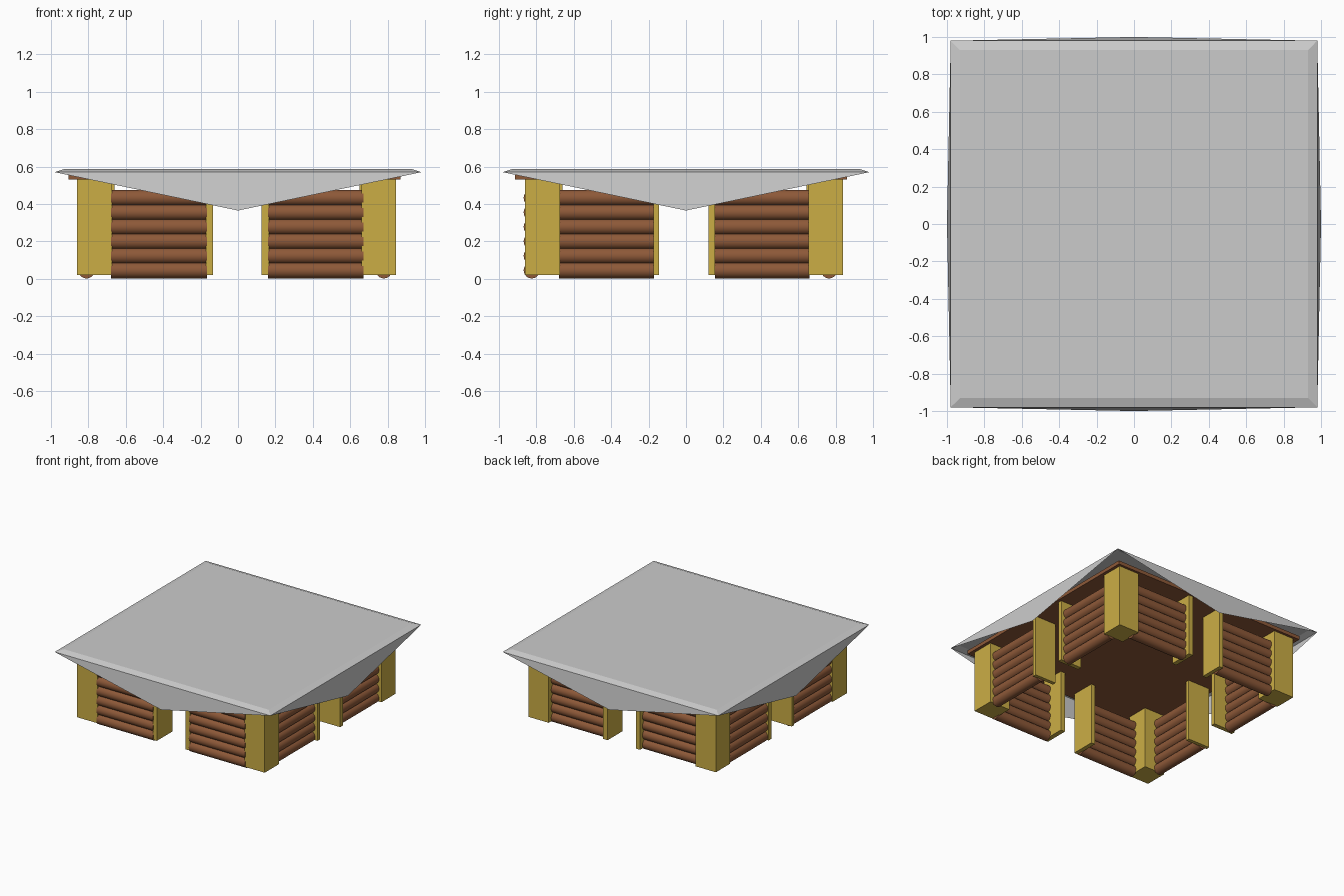
import bpy, bmesh, math

if "Cube" in bpy.data.objects:
    bpy.data.objects.remove(bpy.data.objects["Cube"])


def material(name, rgb):
    m = bpy.data.materials.new(name)
    m.diffuse_color = (*rgb, 1)
    m.use_nodes = True
    m.node_tree.nodes["Principled BSDF"].inputs["Base Color"].default_value = m.diffuse_color
    return m


YELLOW = material("yellow_wood", (0.60, 0.42, 0.06))
BROWN = material("brown_log", (0.27, 0.10, 0.04))


def finish(name, bm, mat=None):
    mesh = bpy.data.meshes.new(name)
    bm.to_mesh(mesh)
    bm.free()
    ob = bpy.data.objects.new(name, mesh)
    bpy.context.collection.objects.link(ob)
    if mat:
        mesh.materials.append(mat)
    return ob


def box(name, x, y, z, mat):
    bm = bmesh.new()
    bmesh.ops.create_cube(bm, size=1)
    for v in bm.verts:
        v.co = [r[0] if c < 0 else r[1] for c, r in zip(v.co, (x, y, z))]
    return finish(name, bm, mat)


def log_wall(name, span, offset, along_x):
    # six stacked logs
    bpy.ops.object.select_all(action='DESELECT')
    logs = []
    mid, length = sum(span) / 2, span[1] - span[0]
    for i in range(6):
        z = 0.045 + 0.0775 * i
        loc = (mid, offset, z) if along_x else (offset, mid, z)
        rot = (0, math.pi / 2, 0) if along_x else (math.pi / 2, 0, 0)
        bpy.ops.mesh.primitive_cylinder_add(vertices=24, radius=0.043, depth=length,
                                            location=loc, rotation=rot)
        logs.append(bpy.context.object)
    for ob in logs:
        ob.select_set(True)
    bpy.ops.object.join()
    wall = bpy.context.object
    wall.name = name
    wall.data.materials.append(BROWN)
    bpy.ops.object.shade_smooth_by_angle(angle=math.radians(40))


# corner posts
PX = {"left": (-0.86, -0.675), "right": (0.66, 0.845)}
PY = {"front": (-0.86, -0.675), "back": (0.655, 0.84)}
POST_Z = (0.02, 0.53)
for sy, y in PY.items():
    for sx, x in PX.items():
        box(f"{sy}_{sx}_corner_post", x, y, POST_Z, YELLOW)

# log walls and the door posts that end them
for side, offset, depth in (("front", -0.825, (-0.86, -0.66)), ("back", 0.765, (0.645, 0.84))):
    log_wall(f"{side}_wall_left", (-0.68, -0.165), offset, True)
    log_wall(f"{side}_wall_right", (0.16, 0.67), offset, True)
    box(f"{side}_door_post_left", (-0.17, -0.135), depth, POST_Z, YELLOW)
    box(f"{side}_door_post_right", (0.125, 0.165), depth, POST_Z, YELLOW)
for side, offset, depth in (("left", -0.81, (-0.86, -0.66)), ("right", 0.78, (0.65, 0.845))):
    log_wall(f"{side}_wall_front", (-0.68, -0.17), offset, False)
    log_wall(f"{side}_wall_back", (0.155, 0.66), offset, False)
    box(f"{side}_door_post_front", depth, (-0.175, -0.145), POST_Z, YELLOW)
    box(f"{side}_door_post_back", depth, (0.12, 0.155), POST_Z, YELLOW)

# ceiling slab
box("ceiling", (-0.905, 0.87), (-0.915, 0.86), (0.53, 0.56), BROWN)

# cloth roof: bevelled flat top with a triangular flap on each side
bm = bmesh.new()
corners = [(-1, -1), (1, -1), (1, 1), (-1, 1)]
top = [bm.verts.new((0.93 * x, 0.93 * y, 0.587)) for x, y in corners]
rim = [bm.verts.new((0.98 * x, 0.98 * y, 0.57)) for x, y in corners]
tips = [bm.verts.new((x, y, 0.365)) for x, y in ((0, -1), (1, 0), (0, 1), (-1, 0))]
bm.faces.new(top)
for i in range(4):
    j = (i + 1) % 4
    bm.faces.new((rim[i], rim[j], top[j], top[i]))
    bm.faces.new((rim[j], rim[i], tips[i]))
finish("roof", bm)
